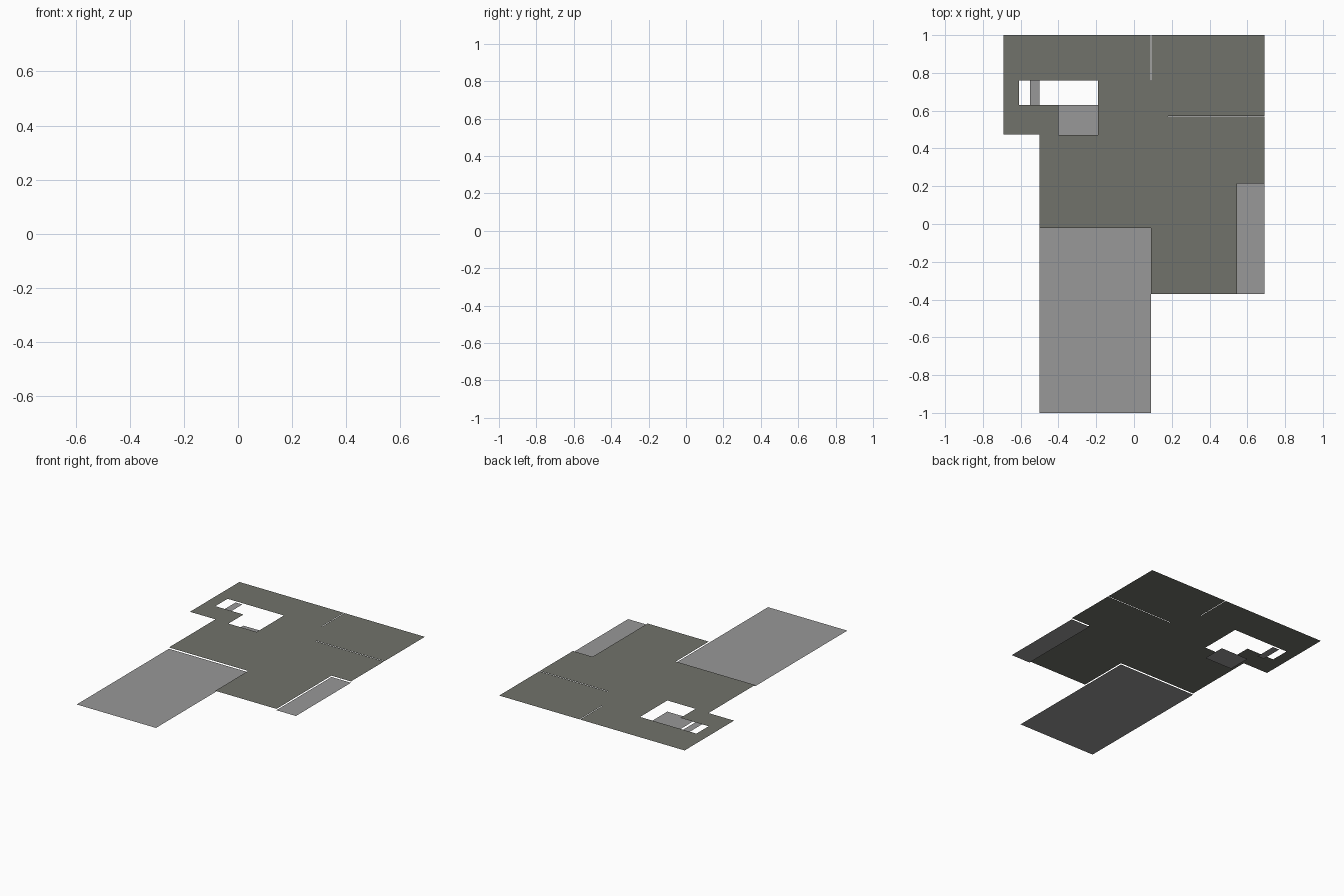
import bpy, bmesh

if "Cube" in bpy.data.objects:
    bpy.data.objects.remove(bpy.data.objects["Cube"])


def material(name, rgb):
    m = bpy.data.materials.new(name)
    m.diffuse_color = (*rgb, 1.0)
    m.use_nodes = True
    m.node_tree.nodes["Principled BSDF"].inputs["Base Color"].default_value = m.diffuse_color
    return m


DARK = material("dark floor grey", (0.165, 0.168, 0.145))
LIGHT = material("light paving grey", (0.315, 0.315, 0.315))


def sheet(name, z, mat, rects):
    """Flat upward-facing sheet made of (x0, x1, y0, y1) rectangles."""
    bm = bmesh.new()
    for x0, x1, y0, y1 in rects:
        bm.faces.new([bm.verts.new((x, y, z)) for x, y in
                      ((x0, y0), (x1, y0), (x1, y1), (x0, y1))])
    bmesh.ops.remove_doubles(bm, verts=bm.verts, dist=0.0005)
    me = bpy.data.meshes.new(name)
    bm.to_mesh(me)
    bm.free()
    me.materials.append(mat)
    ob = bpy.data.objects.new(name, me)
    bpy.context.collection.objects.link(ob)
    return ob


TOP, STEP = 0.075, 0.066   # floor level, slightly lowered level
G = 0.002                  # half width of the narrow floor joints

# Back-left room around the stair opening
sheet("back_left_floor", TOP, DARK, [
    (-0.69, 0.09 - G, 0.76, 1.0),
    (-0.69, -0.61, 0.63, 0.76),
    (-0.69, -0.50, 0.475, 0.63),
    (-0.50, -0.40, 0.47, 0.63),
])

# Back-right room, with joints at its left and front
sheet("back_right_floor", TOP, DARK, [
    (0.09 + G, 0.69, 0.76, 1.0),
    (0.18, 0.69, 0.57 + G, 0.76),
    (-0.19, 0.18, 0.47, 0.76),
    (0.18, 0.69, 0.47, 0.57 - G),
])

# Main hall and front-right room
sheet("main_floor", TOP, DARK, [
    (-0.50, 0.69, 0.215, 0.47),
    (-0.50, 0.09, -0.02, 0.215),
    (0.09, 0.545, -0.37, 0.215),
])

# Lowered paving and stair parts
sheet("front_garage_floor", STEP, LIGHT, [(-0.50, 0.09, -1.0, -0.02)])
sheet("right_porch_floor", STEP, LIGHT, [(0.545, 0.69, -0.37, 0.215)])
sheet("stair_step", STEP, LIGHT, [(-0.55, -0.50, 0.61, 0.76)])
sheet("stair_landing", 0.0, LIGHT, [(-0.40, -0.19, 0.47, 0.63)])
